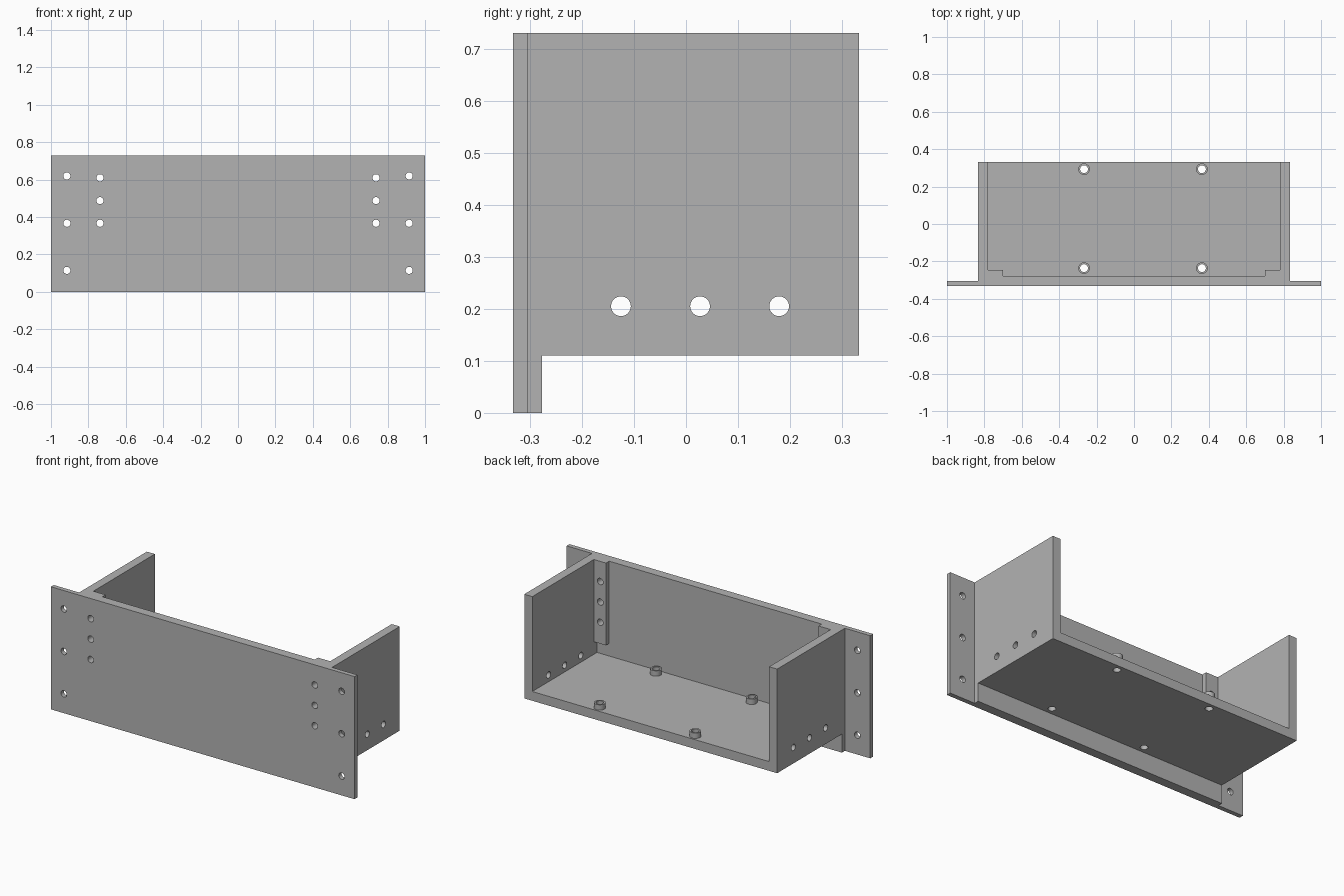
import bpy
import math

# Remove the default object
default = bpy.data.objects.get("Cube")
if default:
    bpy.data.objects.remove(default, do_unlink=True)

# One plain grey plastic
GREY = (0.45, 0.45, 0.45, 1.0)
grey = bpy.data.materials.new("plain_grey")
grey.use_nodes = True
grey.diffuse_color = GREY
grey.node_tree.nodes["Principled BSDF"].inputs["Base Color"].default_value = GREY

# Main dimensions
WIDTH, HEIGHT, DEPTH = 1.0, 0.73, 0.332       # half width, full height, half depth
PLATE_BACK, STRIP_BACK = -0.305, -0.277
OUTER, INNER = 0.833, 0.78                    # tray half widths
TRAY_BOTTOM, FLOOR = 0.11, 0.165
HOLE = 0.019


def box(name, x, y, z):
    """Box from (min, max) pairs."""
    bpy.ops.mesh.primitive_cube_add(size=1, location=[sum(p) / 2 for p in (x, y, z)])
    ob = bpy.context.object
    ob.name = name
    ob.scale = [p[1] - p[0] for p in (x, y, z)]
    bpy.ops.object.transform_apply(location=True, rotation=True, scale=True)
    ob.data.materials.append(grey)
    return ob


def rod(name, radius, length, centre, axis="Z"):
    """Cylinder along an axis."""
    turn = {"X": (0, math.pi / 2, 0), "Y": (math.pi / 2, 0, 0), "Z": (0, 0, 0)}[axis]
    bpy.ops.mesh.primitive_cylinder_add(vertices=32, radius=radius, depth=length,
                                        location=centre, rotation=turn)
    ob = bpy.context.object
    ob.name = name
    bpy.ops.object.transform_apply(location=True, rotation=True, scale=True)
    ob.data.materials.append(grey)
    return ob


def combine(target, tool, operation):
    """Apply a boolean and discard the tool."""
    mod = target.modifiers.new(operation.lower(), "BOOLEAN")
    mod.operation, mod.solver, mod.object = operation, "EXACT", tool
    bpy.context.view_layer.objects.active = target
    bpy.ops.object.modifier_apply(modifier=mod.name)
    bpy.data.objects.remove(tool, do_unlink=True)


# Front plate with flanges, thickened behind by a strip
shelf = box("rack_shelf", (-WIDTH, WIDTH), (-DEPTH, PLATE_BACK), (0, HEIGHT))
combine(shelf, box("strip", (-OUTER, OUTER), (-0.32, STRIP_BACK), (0, HEIGHT)), "UNION")

# Tray: solid block hollowed from the top and back
combine(shelf, box("tray", (-OUTER, OUTER), (-0.31, DEPTH), (TRAY_BOTTOM, HEIGHT)), "UNION")
combine(shelf, box("cavity", (-INNER, INNER), (STRIP_BACK, 1), (FLOOR, 1)), "DIFFERENCE")

# Corner blocks behind the inner screw holes
for side in (-1, 1):
    x = sorted((side * 0.70, side * 0.80))
    combine(shelf, box("corner_block", x, (-0.29, -0.247), (0.24, HEIGHT)), "UNION")

# Standoffs on the tray floor, bored through
for x in (-0.267, 0.363):
    for y in (-0.236, 0.293):
        combine(shelf, rod("standoff", 0.031, 0.07, (x, y, FLOOR - 0.003)), "UNION")
        combine(shelf, rod("bore", 0.021, 0.4, (x, y, FLOOR)), "DIFFERENCE")

# Screw holes through the front plate
for side in (-1, 1):
    for x, heights in ((0.915, (0.115, 0.367, 0.62)), (0.738, (0.367, 0.488, 0.61))):
        for z in heights:
            combine(shelf, rod("screw_hole", HOLE, 0.3, (side * x, -0.3, z), "Y"), "DIFFERENCE")

# Holes through both side walls
for y in (-0.125, 0.027, 0.179):
    combine(shelf, rod("side_hole", HOLE, 3, (0, y, 0.205), "X"), "DIFFERENCE")

# Round holes smooth, all edges sharp
bpy.ops.object.select_all(action="DESELECT")
shelf.select_set(True)
bpy.context.view_layer.objects.active = shelf
bpy.ops.object.shade_smooth_by_angle(angle=math.radians(30))
